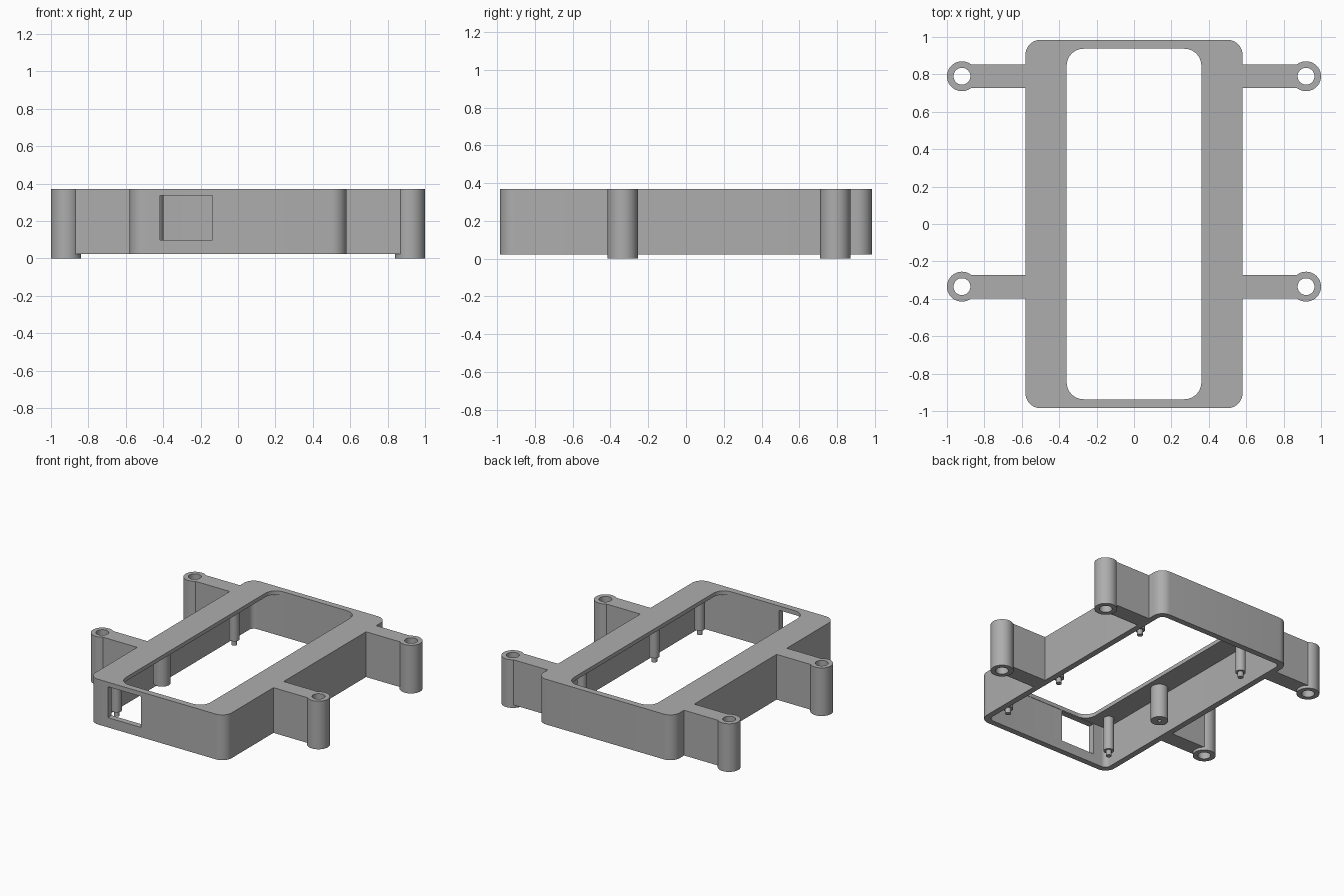
import bpy, bmesh
from math import sin, cos, pi, radians
from mathutils import Vector

default = bpy.data.objects.get("Cube")
if default:
    bpy.data.objects.remove(default, do_unlink=True)

grey = bpy.data.materials.new("plain_grey")
grey.use_nodes = True
colour = (0.42, 0.42, 0.42, 1)
grey.diffuse_color = colour
grey.node_tree.nodes["Principled BSDF"].inputs["Base Color"].default_value = colour

TOP, BASE, PLATE = 0.37, 0.022, 0.34


def finish(bm, name):
    """Turn a bmesh into a named grey object."""
    bmesh.ops.remove_doubles(bm, verts=bm.verts, dist=1e-5)
    bmesh.ops.recalc_face_normals(bm, faces=bm.faces)
    mesh = bpy.data.meshes.new(name)
    bm.to_mesh(mesh)
    bm.free()
    mesh.materials.append(grey)
    obj = bpy.data.objects.new(name, mesh)
    bpy.context.collection.objects.link(obj)
    return obj


def smooth(obj):
    bpy.ops.object.select_all(action='DESELECT')
    obj.select_set(True)
    bpy.context.view_layer.objects.active = obj
    bpy.ops.object.shade_smooth_by_angle(angle=radians(35))


def rounded_prism(name, half_x, half_y, radius, low, high, steps=10):
    """Upright block with rounded vertical edges."""
    bm = bmesh.new()
    ring = []
    for q, (sx, sy) in enumerate([(1, 1), (-1, 1), (-1, -1), (1, -1)]):
        for i in range(steps + 1):
            a = (q + i / steps) * pi / 2
            ring.append(bm.verts.new((sx * (half_x - radius) + radius * cos(a),
                                      sy * (half_y - radius) + radius * sin(a), low)))
    face = bm.faces.new(ring)
    side = bmesh.ops.extrude_face_region(bm, geom=[face], use_keep_orig=True)
    top = [g for g in side["geom"] if isinstance(g, bmesh.types.BMVert)]
    bmesh.ops.translate(bm, verts=top, vec=(0, 0, high - low))
    return finish(bm, name)


def box(name, x, y, z):
    """Block given by its (low, high) range on each axis."""
    bm = bmesh.new()
    bmesh.ops.create_cube(bm, size=1)
    for v in bm.verts:
        v.co = Vector([(a + b) / 2 + c * (b - a) for (a, b), c in zip((x, y, z), v.co)])
    return finish(bm, name)


def lathe(name, profile, x, y, steps=40):
    """Spin a closed (radius, height) profile about a vertical axis."""
    bm = bmesh.new()
    verts = [bm.verts.new((r, 0, z)) for r, z in profile]
    edges = [bm.edges.new((v, verts[i - 1])) for i, v in enumerate(verts)
             if v.co.x > 0 or verts[i - 1].co.x > 0]
    bmesh.ops.spin(bm, geom=verts + edges, cent=(0, 0, 0), axis=(0, 0, 1),
                   angle=2 * pi, steps=steps, use_duplicate=False)
    bmesh.ops.translate(bm, verts=bm.verts, vec=(x, y, 0))
    obj = finish(bm, name)
    smooth(obj)
    return obj


def cut(target, cutter):
    """Subtract the cutter and discard it."""
    cutter.hide_render = True
    mod = target.modifiers.new("cut", 'BOOLEAN')
    mod.operation, mod.solver, mod.object = 'DIFFERENCE', 'EXACT', cutter
    bpy.context.view_layer.objects.active = target
    bpy.ops.object.modifier_apply(modifier=mod.name)
    bpy.data.objects.remove(cutter, do_unlink=True)


# Open-bottomed housing with a large top opening and a port in the front wall
housing = rounded_prism("housing", 0.58, 0.985, 0.08, BASE, TOP)
cut(housing, rounded_prism("cavity", 0.535, 0.94, 0.04, -0.1, PLATE))
cut(housing, rounded_prism("top_opening", 0.36, 0.937, 0.09, 0.2, 0.5))
cut(housing, box("port", (-0.418, -0.135), (-1.1, -0.9), (0.097, 0.335)))
smooth(housing)

# Side arms ending in drilled mounting lugs
lug = [(0.045, 0), (0.08, 0), (0.08, TOP), (0.045, TOP)]
for side, sx in (("left", 1), ("right", -1)):
    for end, y in (("back", 0.79), ("front", -0.335)):
        box(f"{end}_{side}_arm", sorted((sx * 0.55, sx * 0.87)),
            (y - 0.062, y + 0.062), (BASE, TOP))
        lathe(f"{end}_{side}_lug", lug, sx * 0.92, y)

# Inner posts: slim ones with locating pins, and one thick drilled post
pin_post = [(0, 0.04), (0.02, 0.04), (0.02, 0.08), (0.036, 0.08),
            (0.036, PLATE + 0.01), (0, PLATE + 0.01)]
screw_post = [(0, 0.25), (0.014, 0.25), (0.014, 0.08), (0.061, 0.08),
              (0.061, PLATE + 0.01), (0, PLATE + 0.01)]
for side, x in (("left", 0.458), ("right", -0.458)):
    for spot, y in (("front", -0.82), ("middle", -0.27), ("back", 0.61)):
        thick = side == "right" and spot == "middle"
        lathe(f"{spot}_{side}_{'screw' if thick else 'pin'}_post",
              screw_post if thick else pin_post, x, y)
